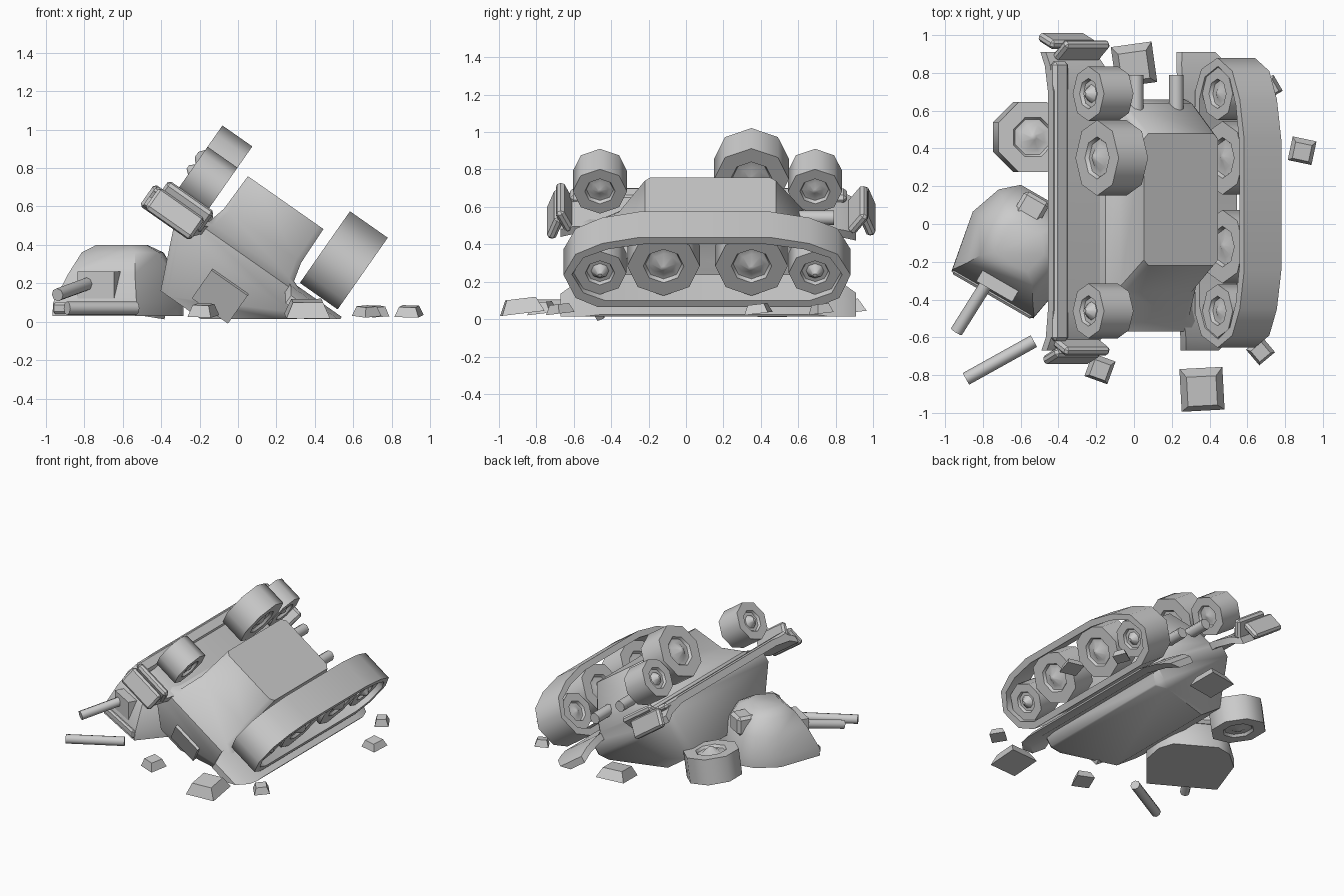
import bpy, bmesh
from math import radians, cos, sin, pi
from mathutils import Matrix, Vector

if "Cube" in bpy.data.objects:
    bpy.data.objects.remove(bpy.data.objects["Cube"])

T, R = Matrix.Translation, Matrix.Rotation
# Overturned vehicle frame: belly faces local +z, rolled 35 degrees about y
TANK = R(radians(35), 4, 'Y') @ T((-0.152, 0, 0))


def finish(name, bm, mat, smooth=30):
    bmesh.ops.transform(bm, matrix=mat, verts=bm.verts)
    bmesh.ops.recalc_face_normals(bm, faces=bm.faces)
    me = bpy.data.meshes.new(name)
    bm.to_mesh(me)
    bm.free()
    ob = bpy.data.objects.new(name, me)
    bpy.context.collection.objects.link(ob)
    bpy.ops.object.select_all(action='DESELECT')
    ob.select_set(True)
    bpy.context.view_layer.objects.active = ob
    bpy.ops.object.shade_smooth_by_angle(angle=radians(smooth))
    return ob


def loft(rings):
    bm = bmesh.new()
    loops = [[bm.verts.new(p) for p in ring] for ring in rings]
    n = len(loops[0])
    for a, b in zip(loops, loops[1:]):
        for i in range(n):
            bm.faces.new((a[i], a[(i + 1) % n], b[(i + 1) % n], b[i]))
    bm.faces.new(loops[0])
    bm.faces.new(loops[-1])
    return bm


def box(name, size, mat, bevel=0.0):
    bm = bmesh.new()
    bmesh.ops.create_cube(bm, size=1, matrix=Matrix.Diagonal((*size, 1)))
    if bevel:
        bmesh.ops.bevel(bm, geom=bm.edges[:], offset=bevel, segments=1, affect='EDGES')
    return finish(name, bm, mat)


def tube(name, a, b, r, mat=Matrix(), sides=8):
    a, b = Vector(a), Vector(b)
    q = (b - a).to_track_quat('Z', 'Y').to_matrix().to_4x4()
    bm = bmesh.new()
    bmesh.ops.create_cone(bm, cap_ends=True, segments=sides, radius1=r, radius2=r, depth=(b - a).length)
    return finish(name, bm, mat @ T((a + b) / 2) @ q, 50)


def wheel(name, r, mat, w=0.095):
    # profile of radius and axial position, revolved around local z
    prof = [(.08, -w), (.3, -.8 * w), (.5, -.8 * w), (.56, -w), (1, -w),
            (1, w), (.56, w), (.5, .8 * w), (.34, .8 * w), (.08, 1.25 * w)]
    rings = [[(p * r * cos(i * pi / 4), p * r * sin(i * pi / 4), z) for i in range(8)] for p, z in prof]
    return finish(name, loft(rings), mat, 50)


# Hull: stacked sections (height, half width, front y, rear y, corner cut), cut at the ground
def section(z, w, y0, y1, c):
    return [(-w + c, y0, z), (w - c, y0, z), (w, y0 + c, z), (w, y1 - c, z),
            (w - c, y1, z), (-w + c, y1, z), (-w, y1 - c, z), (-w, y0 + c, z)]


def grounded(name, bm, smooth):
    bmesh.ops.transform(bm, matrix=TANK, verts=bm.verts)
    bmesh.ops.bisect_plane(bm, geom=bm.verts[:] + bm.edges[:] + bm.faces[:],
                           plane_co=(0, 0, .015), plane_no=(0, 0, 1), clear_inner=True)
    bmesh.ops.holes_fill(bm, edges=[e for e in bm.edges if e.is_boundary])
    finish(name, bm, Matrix(), smooth)


grounded('hull', loft([section(*s) for s in (
    (.65, .24, -.22, .48, .03), (.44, .245, -.36, .64, .03), (.34, .27, -.52, .66, .03),
    (.30, .38, -.57, .66, .03), (.20, .40, -.57, .66, .05), (-.10, .27, -.42, .5, .05))]), 45)

# Fenders: slabs with drooping ends, front and rear
for side, outer in ((-1, .60), (1, .58)):
    rings = []
    for y, z, inner in ((-.67, .25, .30), (-.60, .29, .27), (-.45, .31, .24),
                        (.7, .31, .24), (.84, .28, .25), (.91, .24, .28)):
        rings.append([(side * x, y, zz) for x, zz in
                      ((inner, z + .02), (outer, z + .02), (outer, z - .03), (inner, z - .03))])
    grounded('fender', loft(rings), 40)

# Hull details
box('fender_lip', (.1, 1.48, .05), TANK @ T((-.55, .12, .315)), .018)
box('front_plate', (.23, .04, .2), TANK @ T((0, -.5, .06)) @ R(radians(27), 4, 'X'))
for x in (-.15, .11):
    tube('exhaust_pipe', (x, .6, .45), (x, .79, .45), .04, TANK)

# Running gear: four wheels right, three left
for side in (1, -1):
    for y, r, z in ((-.46, .145, .545), (-.12, .2, .59), (.35, .2, .59), (.69, .145, .545)):
        if side < 0 and y == -.12:
            continue
        if side < 0 and r < .2:
            z = .51
        rr = r if side < 0 else r * .97
        wheel('road_wheel', rr, TANK @ T((side * .405, y, z)) @ R(side * pi / 2, 4, 'Y'))

# Right track: closed belt with a hollow middle
outline = [(-.25, .805), (.45, .805), (.66, .765), (.81, .695), (.88, .56), (.82, .41), (.7, .35),
           (-.47, .35), (-.59, .41), (-.655, .56), (-.59, .695), (-.45, .765)]
cy, cz = .115, .577
bm = bmesh.new()
loops = []
for x, grow in ((.30, 0), (.30, -.045), (.54, -.045), (.54, 0)):
    sy, sz = 1 + grow / .77, 1 + grow / .23
    loops.append([bm.verts.new((x, cy + (y - cy) * sy, cz + (z - cz) * sz)) for y, z in outline])
for k in range(4):
    a, b = loops[k], loops[(k + 1) % 4]
    for i in range(len(outline)):
        j = (i + 1) % len(outline)
        bm.faces.new((a[i], a[j], b[j], b[i]))
finish('right_track', bm, TANK, 60)

# Torn track links hanging on the left fender
for x, y, z, tilt in ((-.42, -.65, .33, 25), (-.44, -.70, .27, -20), (-.41, .92, .32, -35), (-.47, .97, .27, 20)):
    box('torn_track_link', (.29, .05, .14), TANK @ T((x, y, z)) @ R(radians(tilt), 4, 'X'), .015)

# Turret thrown clear of the hull, front along local -y
TUR = T((-.75, -.375, 0)) @ R(radians(-30), 4, 'Z')


def turret_ring(z, pts):
    return [(x, y, z) for x, y in pts] + [(-x, y, z) for x, y in reversed(pts)]


finish('turret', loft([
    turret_ring(.03, [(.25, 0), (.31, .33), (.25, .5), (.16, .58)]),
    turret_ring(.10, [(.25, .01), (.31, .33), (.25, .5), (.16, .58)]),
    turret_ring(.25, [(.2, .08), (.27, .33), (.22, .48), (.14, .54)]),
    turret_ring(.36, [(.16, .15), (.2, .33), (.17, .43), (.1, .48)]),
    turret_ring(.40, [(.1, .2), (.13, .32), (.1, .38), (.06, .41)])]), TUR, 50)
box('turret_front_lip', (.49, .06, .06), TUR @ T((0, .02, .07)), .012)
box('gun_mantlet', (.22, .16, .16), TUR @ T((0, .1, .18)))
box('turret_hatch', (.15, .14, .14), TUR @ T((-.05, .5, .3)), .02)
tube('gun_stub', (-.72, -.22, .22), (-.94, -.57, .14), .034)
tube('broken_barrel', (-.89, -.82, .07), (-.53, -.62, .07), .035)

# Loose wheel lying on the ground
wheel('loose_wheel', .2, T((-.55, .46, .135)) @ R(radians(9), 4, 'Y') @ R(radians(22.5), 4, 'Z'))

# Debris: tapered chunks as (x, y, width, height, turn)
for x, y, s, h, turn in ((0, .84, .22, .07, 8), (.89, .385, .13, .05, -12), (.67, -.675, .11, .05, 40),
                         (.36, -.88, .23, .08, 3), (-.18, -.77, .13, .06, -20), (.72, .72, .1, .05, 30)):
    bm = bmesh.new()
    bmesh.ops.create_cone(bm, cap_ends=True, segments=4, radius1=s * .7, radius2=s * .48, depth=h)
    finish('debris_chunk', bm, T((x, y, .03 + h / 2)) @ R(.12, 4, 'X') @ R(radians(turn + 45), 4, 'Z'))
